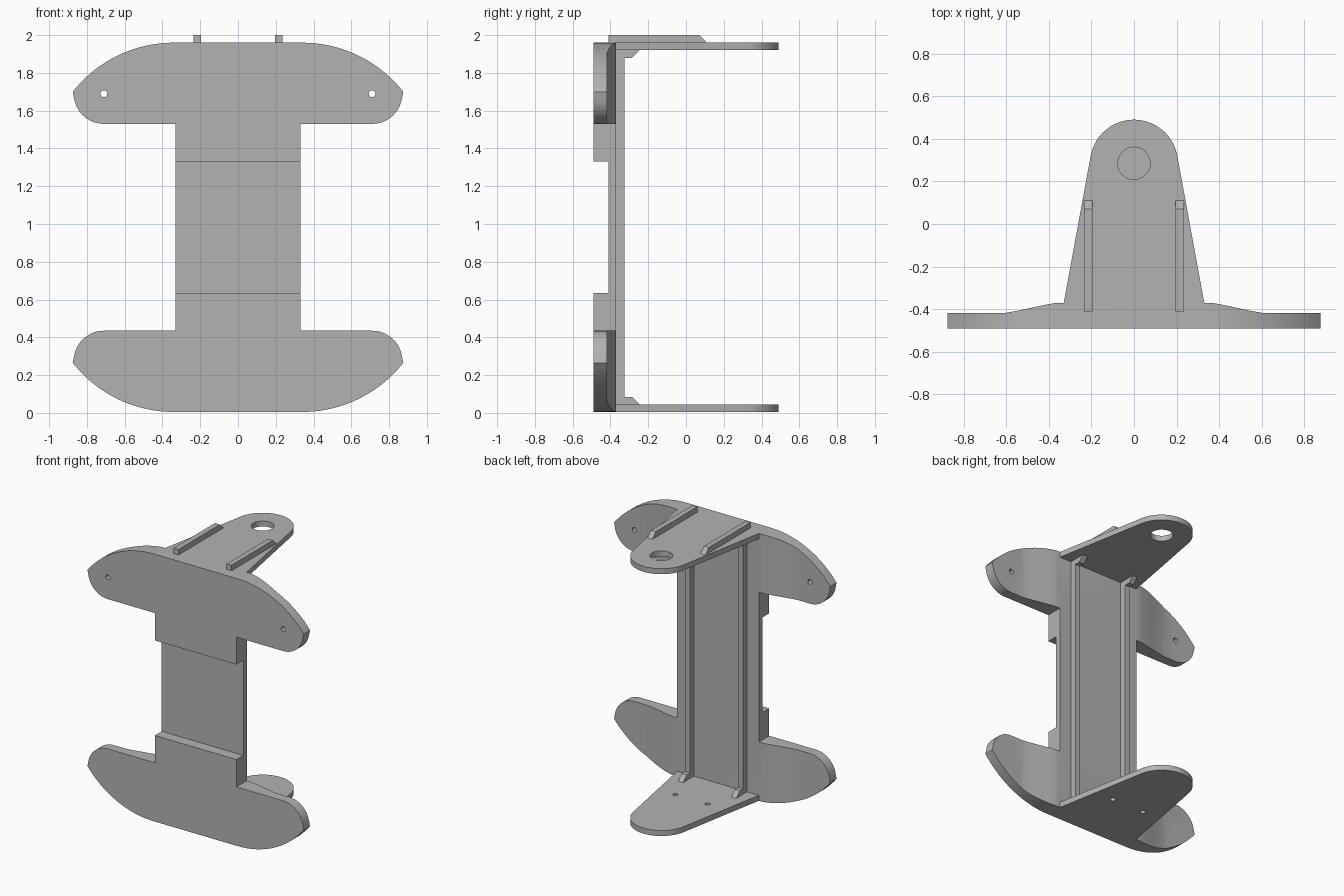
import bpy
import bmesh
from math import sin, cos, asin, pi, radians
from mathutils import Vector

if "Cube" in bpy.data.objects:
    bpy.data.objects.remove(bpy.data.objects["Cube"], do_unlink=True)

MID = 0.9825          # height of the mirror plane between upper and lower halves
FRONT, BACK = -0.49, -0.37
TOP = 1.96
HOLE_Z = 1.69

grey = bpy.data.materials.new("plain grey")
grey.use_nodes = True
grey.diffuse_color = (0.45, 0.45, 0.45, 1)
grey.node_tree.nodes["Principled BSDF"].inputs["Base Color"].default_value = (0.45, 0.45, 0.45, 1)


def prism(name, outline, axis, lo, hi, flip=False):
    """Extrude a 2D outline along an axis, optionally flipped to the lower half."""
    place = {"x": lambda a, b, d: Vector((d, a, b)),
             "y": lambda a, b, d: Vector((a, d, b)),
             "z": lambda a, b, d: Vector((a, b, d))}[axis]
    bm = bmesh.new()
    face = bm.faces.new([bm.verts.new(place(a, b, lo)) for a, b in outline])
    new = bmesh.ops.extrude_face_region(bm, geom=[face])["geom"]
    bmesh.ops.translate(bm, vec=place(0, 0, hi - lo),
                        verts=[v for v in new if isinstance(v, bmesh.types.BMVert)])
    if flip:
        for v in bm.verts:
            v.co.z = 2 * MID - v.co.z
    bmesh.ops.recalc_face_normals(bm, faces=bm.faces)
    mesh = bpy.data.meshes.new(name)
    bm.to_mesh(mesh)
    bm.free()
    mesh.materials.append(grey)
    obj = bpy.data.objects.new(name, mesh)
    bpy.context.collection.objects.link(obj)
    return obj


def boolean(obj, tool, operation):
    """Apply a boolean and discard the tool."""
    mod = obj.modifiers.new("cut", "BOOLEAN")
    mod.operation, mod.object, mod.solver = operation, tool, "EXACT"
    bpy.context.view_layer.objects.active = obj
    bpy.ops.object.modifier_apply(modifier=mod.name)
    bpy.data.objects.remove(tool, do_unlink=True)


def arc(cx, cy, r, start, end, n):
    return [(cx + r * cos(start + (end - start) * i / n),
             cy + r * sin(start + (end - start) * i / n)) for i in range(n + 1)]


def circle(cx, cy, r, n=32):
    return arc(cx, cy, r, 0, 2 * pi, n)[:-1]


def both_sides(half):
    """Complete a half outline by mirroring it across x = 0."""
    return half + [(-a, b) for a, b in reversed(half) if abs(a) > 1e-5]


def smooth(obj):
    bpy.ops.object.select_all(action="DESELECT")
    obj.select_set(True)
    bpy.context.view_layer.objects.active = obj
    bpy.ops.object.shade_smooth_by_angle(angle=radians(25))


# Winged plate: front outline and the plan that thins the wings
bow, tip = 0.68, 0.875
sweep = asin((tip - 0.34) / bow)
wing_half = ([(0.33, 1.33), (0.33, 1.53)]
             + arc(0.71, HOLE_Z, 0.16, -pi / 2, -0.25, 12)
             + arc(0.34, TOP - bow, bow, pi / 2 - sweep, pi / 2, 20))
plan_half = [(0.9, FRONT), (0.9, -0.418), (0.61, -0.418)]
plan_half += [(0.61 - 0.25 * t, -0.418 + 0.048 * (0.7 * t + 0.9 * t * t - 0.6 * t ** 3))
              for t in (i / 10 for i in range(1, 11))]

# Tapered arm: straight sides into a round end
arm_half = [(0.33, BACK)] + arc(0, 0.283, 0.207, radians(12), pi / 2, 20)

for flip, word, bore in ((False, "upper", 0.076), (True, "lower", 0.07)):
    plate = prism(word + "_wing_plate", both_sides(wing_half), "y", -0.6, -0.2, flip)
    boolean(plate, prism("plan", both_sides(plan_half), "z", -0.2, 2.2), "INTERSECT")
    for x in (-0.71, 0.71):
        boolean(plate, prism("drill", circle(x, HOLE_Z, 0.018, 16), "y", -0.6, -0.2, flip),
                "DIFFERENCE")
    smooth(plate)

    arm = prism(word + "_arm", both_sides(arm_half), "z", TOP - 0.04, TOP, flip)
    boolean(arm, prism("drill", circle(0, 0.285, bore), "z", 1.8, 2.1, flip), "DIFFERENCE")
    if flip:
        # Four mounting holes in the lower arm
        for x in (-0.13, 0.13):
            for y in (-0.32, -0.065):
                boolean(arm, prism("drill", circle(x, y, 0.018, 16), "z", 1.8, 2.1, flip),
                        "DIFFERENCE")
    smooth(arm)

# Recessed column joining the two plates
prism("column", [(-0.33, -0.41), (0.33, -0.41), (0.33, BACK), (-0.33, BACK)], "z",
      2 * MID - 1.33, 1.33)

# Back ribs with chamfered feet, and stiffeners on the upper arm
foot = [(BACK, TOP - 0.04), (-0.245, TOP - 0.04), (-0.285, 1.88), (-0.325, 1.88)]
rib = foot + [(a, 2 * MID - b) for a, b in reversed(foot)]
stiffener = [(-0.41, TOP), (0.11, TOP), (0.07, 2.0), (-0.41, 2.0)]
for side, x in (("left", 0.195), ("right", -0.235)):
    prism(side + "_back_rib", rib, "x", x, x + 0.04)
    prism(side + "_top_stiffener", stiffener, "x", x, x + 0.04)
